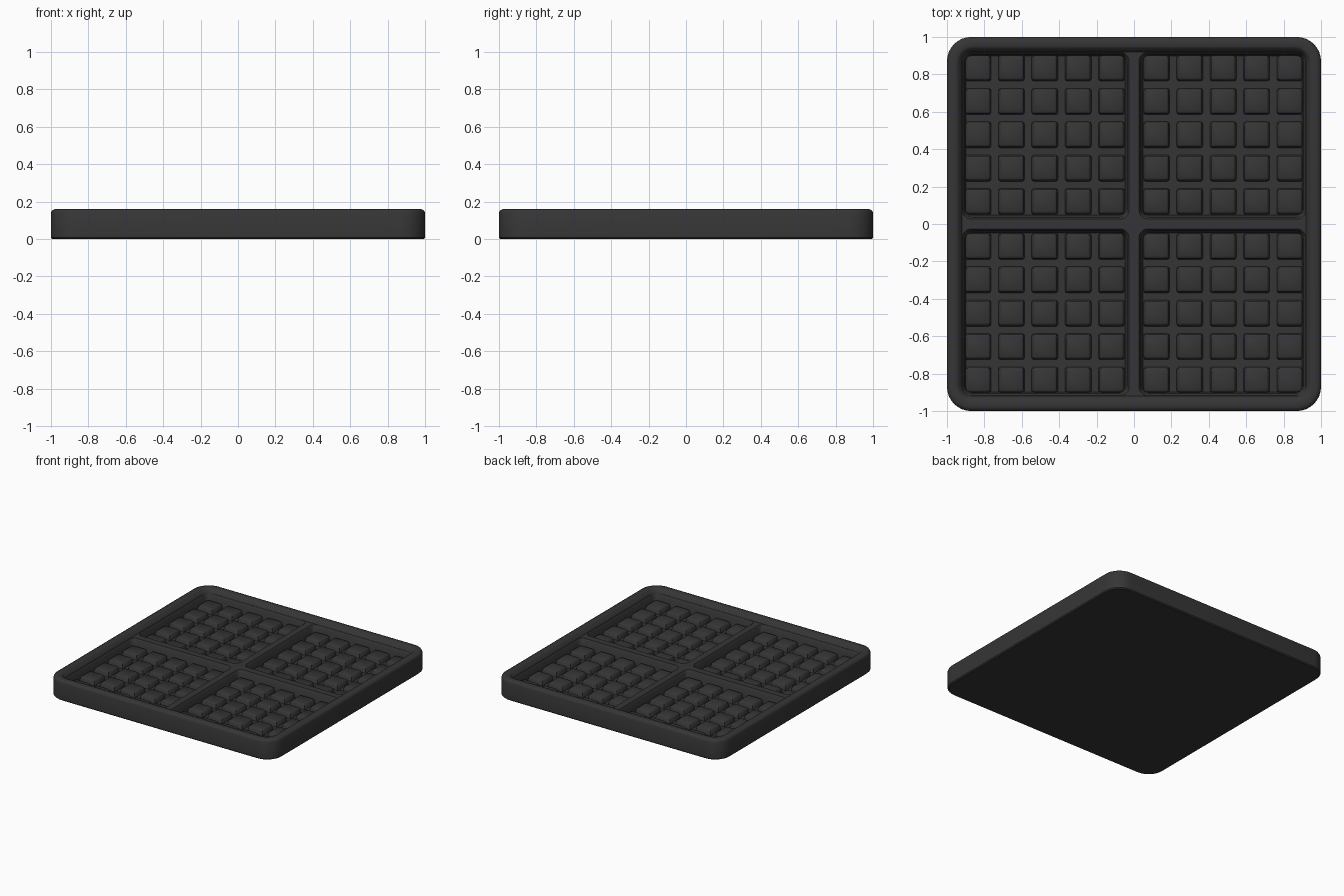
import bpy, bmesh
from math import pi, cos, sin, radians

cube = bpy.data.objects.get("Cube")
if cube:
    bpy.data.objects.remove(cube, do_unlink=True)

iron = bpy.data.materials.new("dark_iron")
iron.use_nodes = True
colour = (0.036, 0.036, 0.037, 1)
iron.diffuse_color = colour
shader = iron.node_tree.nodes["Principled BSDF"]
shader.inputs["Base Color"].default_value = colour
shader.inputs["Roughness"].default_value = 0.7

FLOOR, LEDGE, TOP = 0.04, 0.125, 0.16


def ring(bm, cx, cy, half, radius, z, steps=8):
    """Rounded square of vertices."""
    verts = []
    for q, (sx, sy) in enumerate([(1, 1), (-1, 1), (-1, -1), (1, -1)]):
        for i in range(steps + 1):
            a = (q + i / steps) * pi / 2
            verts.append(bm.verts.new((cx + sx * (half - radius) + radius * cos(a),
                                       cy + sy * (half - radius) + radius * sin(a), z)))
    return verts


def loft(bm, rings):
    """Closed solid through a stack of equal rings."""
    for a, b in zip(rings, rings[1:]):
        for i in range(len(a)):
            j = (i + 1) % len(a)
            bm.faces.new((a[i], a[j], b[j], b[i]))
    bm.faces.new(rings[0][::-1])
    bm.faces.new(rings[-1])


def finish(name, bm):
    bmesh.ops.recalc_face_normals(bm, faces=bm.faces)
    mesh = bpy.data.meshes.new(name)
    bm.to_mesh(mesh)
    bm.free()
    obj = bpy.data.objects.new(name, mesh)
    bpy.context.collection.objects.link(obj)
    mesh.materials.append(iron)
    return obj


def activate(obj):
    bpy.ops.object.select_all(action="DESELECT")
    obj.select_set(True)
    bpy.context.view_layer.objects.active = obj


# Plate with rounded rim, dished down to the ledge that carries the cross bars
bm = bmesh.new()
profile = [(0.992, 0.125, 0), (1, 0.13, 0.008), (1, 0.13, 0.14), (0.994, 0.125, 0.153),
           (0.98, 0.115, TOP), (0.95, 0.09, TOP), (0.94, 0.08, 0.156), (0.92, 0.06, LEDGE)]
loft(bm, [ring(bm, 0, 0, *p) for p in profile])
plate = finish("plate", bm)

# Four pockets cut out, leaving the cross bars
bm = bmesh.new()
for sx in (-1, 1):
    for sy in (-1, 1):
        c = 0.472
        loft(bm, [ring(bm, sx * c, sy * c, *p) for p in
                  [(0.425, 0.035, FLOOR), (0.435, 0.04, LEDGE - 0.015),
                   (0.445, 0.045, LEDGE), (0.447, 0.045, LEDGE + 0.02)]])
cutter = finish("pocket_cutter", bm)
cutter.hide_render = True
cut = plate.modifiers.new("pockets", "BOOLEAN")
cut.operation, cut.solver, cut.object = "DIFFERENCE", "EXACT", cutter
activate(plate)
bpy.ops.object.modifier_apply(modifier=cut.name)
bpy.data.objects.remove(cutter, do_unlink=True)

# Grid of tapered studs in every pocket
bm = bmesh.new()
spots = [s * (0.12 + 0.1785 * i) for s in (-1, 1) for i in range(5)]
for x in spots:
    for y in spots:
        loft(bm, [ring(bm, x, y, *p, steps=2) for p in
                  [(0.071, 0.012, FLOOR - 0.005), (0.064, 0.012, 0.073),
                   (0.056, 0.01, 0.08)]])
studs = finish("studs", bm)

for obj in (plate, studs):
    activate(obj)
    bpy.ops.object.shade_smooth_by_angle(angle=radians(40))
